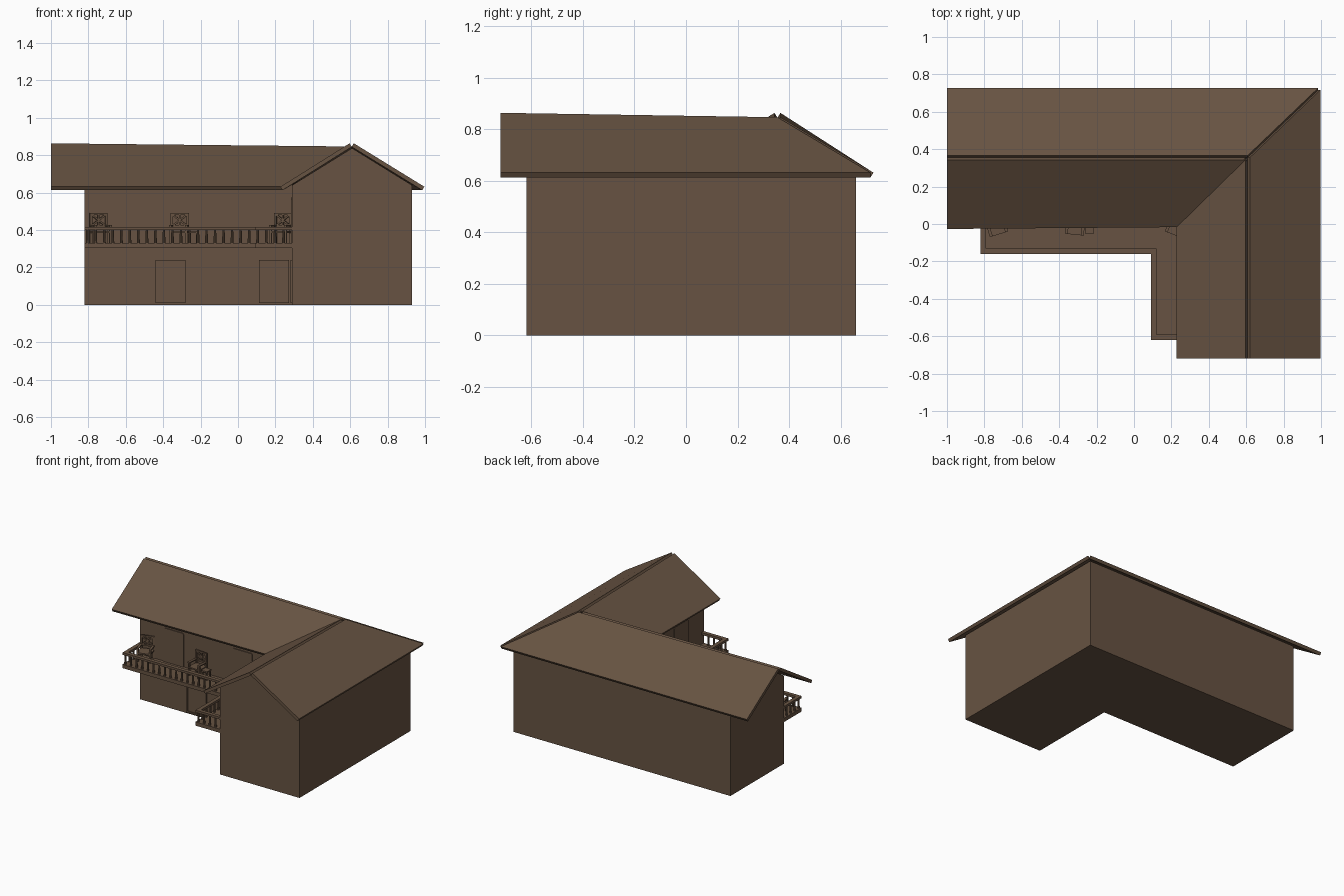
import bpy, bmesh, math
from mathutils import Vector, Matrix

if "Cube" in bpy.data.objects:
    bpy.data.objects.remove(bpy.data.objects["Cube"])

brown = bpy.data.materials.new("brown timber")
brown.diffuse_color = (0.135, 0.086, 0.054, 1)
brown.use_nodes = True
brown.node_tree.nodes["Principled BSDF"].inputs["Base Color"].default_value = brown.diffuse_color


def finish(bm, name):
    bmesh.ops.recalc_face_normals(bm, faces=bm.faces)
    me = bpy.data.meshes.new(name)
    bm.to_mesh(me)
    bm.free()
    ob = bpy.data.objects.new(name, me)
    me.materials.append(brown)
    bpy.context.collection.objects.link(ob)
    return ob


def box(bm, x0, x1, y0, y1, z0, z1, mat=Matrix()):
    m = Matrix.Translation(((x0 + x1) / 2, (y0 + y1) / 2, (z0 + z1) / 2)) @ \
        Matrix.Diagonal((x1 - x0, y1 - y0, z1 - z0, 1))
    bmesh.ops.create_cube(bm, size=1, matrix=mat @ m)


def bar(bm, a, b, w, mat=Matrix()):
    a, b = Vector(a), Vector(b)
    d = b - a
    m = Matrix.Translation((a + b) / 2) @ d.to_track_quat('Z', 'Y').to_matrix().to_4x4() @ \
        Matrix.Diagonal((w, w, d.length, 1))
    bmesh.ops.create_cube(bm, size=1, matrix=mat @ m)


def prism(bm, pts, offset):
    lo = [bm.verts.new(p) for p in pts]
    hi = [bm.verts.new(Vector(p) + offset) for p in pts]
    bm.faces.new(lo)
    bm.faces.new(hi)
    n = len(pts)
    for i in range(n):
        bm.faces.new((lo[i], lo[(i + 1) % n], hi[(i + 1) % n], hi[i]))


# L-shaped walls with two gable ends
foot = [(-.82, .04), (.29, .04), (.29, -.62), (.93, -.62), (.93, .66), (-.82, .66)]
ridge = {2: (.61, -.62, .838), 5: (-.82, .355, .838)}
bm = bmesh.new()
lo = [bm.verts.new((x, y, 0)) for x, y in foot]
hi = [bm.verts.new((x, y, .64)) for x, y in foot]
bm.faces.new(lo)
for i in range(6):
    j = (i + 1) % 6
    loop = [lo[i], lo[j], hi[j]]
    if i in ridge:
        loop.append(bm.verts.new(ridge[i]))
    bm.faces.new(loop + [hi[i]])
finish(bm, "walls")

# Roof slopes: slabs pushed out along their own normals, leaving a ridge notch
A, B, C = (-1, .355, .845), (.608, -.72, .845), (.608, .355, .828)
E = .613
valley, hip = (.24, -.005, E), (.985, .716, E)
slopes = {
    "roof_rear": [A, C, hip, (-1, .716, E)],
    "roof_front": [A, C, valley, (-1, -.015, E)],
    "roof_right": [B, C, hip, (.985, -.72, E)],
    "roof_inner": [B, C, valley, (.238, -.72, E)],
}
for name, pts in slopes.items():
    v = [Vector(p) for p in pts]
    n = (v[2] - v[0]).cross(v[3] - v[1]).normalized()
    if n.z < 0:
        n = -n
    bm = bmesh.new()
    prism(bm, pts, n * .022)
    finish(bm, name)

# Balcony deck following the inner corner
bm = bmesh.new()
deck = [(-.82, .04), (-.82, -.16), (.09, -.16), (.09, -.62), (.29, -.62), (.29, .04)]
prism(bm, [(x, y, .303) for x, y in deck], Vector((0, 0, .027)))
finish(bm, "balcony_deck")

# Railing: handrail and balusters along each run
rail, posts = bmesh.new(), bmesh.new()
path = [(-.806, .04), (-.806, -.146), (.105, -.146), (.105, -.606), (.29, -.606)]
for (x0, y0), (x1, y1) in zip(path, path[1:]):
    h = .014
    box(rail, min(x0, x1) - h, max(x0, x1) + (h if x1 < .2 else 0),
        min(y0, y1) - h, max(y0, y1) + (h if max(y0, y1) < 0 else 0), .4, .416)
    n = round(math.hypot(x1 - x0, y1 - y0) / .045)
    for i in range(n):
        t = i / n
        x, y = x0 + (x1 - x0) * t, y0 + (y1 - y0) * t
        bmesh.ops.create_cone(posts, cap_ends=False, segments=8, radius1=.008, radius2=.006,
                              depth=.07, matrix=Matrix.Translation((x, y, .365)))
finish(rail, "handrail")
finish(posts, "balusters")


# Doors: local x across, -y outward
def door(name, mat, z0, z1, framed):
    bm = bmesh.new()
    w = .08
    if framed:
        t = .011
        box(bm, -w, -w + t, -.01, 0, z0, z1, mat)
        box(bm, w - t, w, -.01, 0, z0, z1, mat)
        box(bm, -w + t, w - t, -.01, 0, z1 - t, z1, mat)
        box(bm, -w + t, w - t, -.01, 0, z0, z0 + t, mat)
        box(bm, -w + t, w - t, -.004, 0, z0 + t, z1 - t, mat)
    else:
        c = .008
        pts = [(-w, z0), (w, z0), (w, z1 - c), (w - c, z1), (c - w, z1), (-w, z1 - c)]
        prism(bm, [mat @ Vector((x, 0, z)) for x, z in pts],
              mat.to_3x3() @ Vector((0, -.006, 0)))
    finish(bm, name)


side = Matrix.Translation((.29, -.355, 0)) @ Matrix.Rotation(-math.pi / 2, 4, 'Z')
for i, x in enumerate((-.36, .193)):
    door(f"lower_door_{i}", Matrix.Translation((x, .04, 0)), .01, .24, True)
for i, x in enumerate((-.545, .01)):
    door(f"upper_door_{i}", Matrix.Translation((x, .04, 0)), .33, .575, False)
door("lower_side_door", side, .01, .24, True)
door("upper_side_door", side, .33, .575, False)


# Balcony chairs with crossed backs
def chair(name, x, y, turn):
    m = Matrix.Translation((x, y, .33)) @ Matrix.Rotation(turn, 4, 'Z')
    bm = bmesh.new()
    box(bm, -.047, .047, -.045, .04, .055, .065, m)
    for s in (-1, 1):
        box(bm, s * .043 - .006, s * .043 + .006, -.045, -.033, 0, .09, m)
        box(bm, s * .043 - .006, s * .043 + .006, .03, .042, 0, .16, m)
        box(bm, s * .043 - .008, s * .043 + .008, -.045, .03, .09, .098, m)
        bar(bm, (-.043 * s, .036, .09), (.043 * s, .036, .155), .009, m)
    for z in (.085, .15):
        box(bm, -.045, .045, .031, .041, z, z + .011, m)
    bar(bm, (0, .036, .09), (0, .036, .155), .008, m)
    finish(bm, name)


chair("chair_left", -.735, -.012, .3)
chair("chair_middle", -.315, -.012, -.1)
chair("chair_right", .228, -.015, -.35)

# Small side table
bm = bmesh.new()
box(bm, -.262, -.215, -.05, 0, .385, .395)
for x in (-.256, -.221):
    for y in (-.044, -.006):
        box(bm, x - .004, x + .004, y - .004, y + .004, .33, .385)
finish(bm, "side_table")
